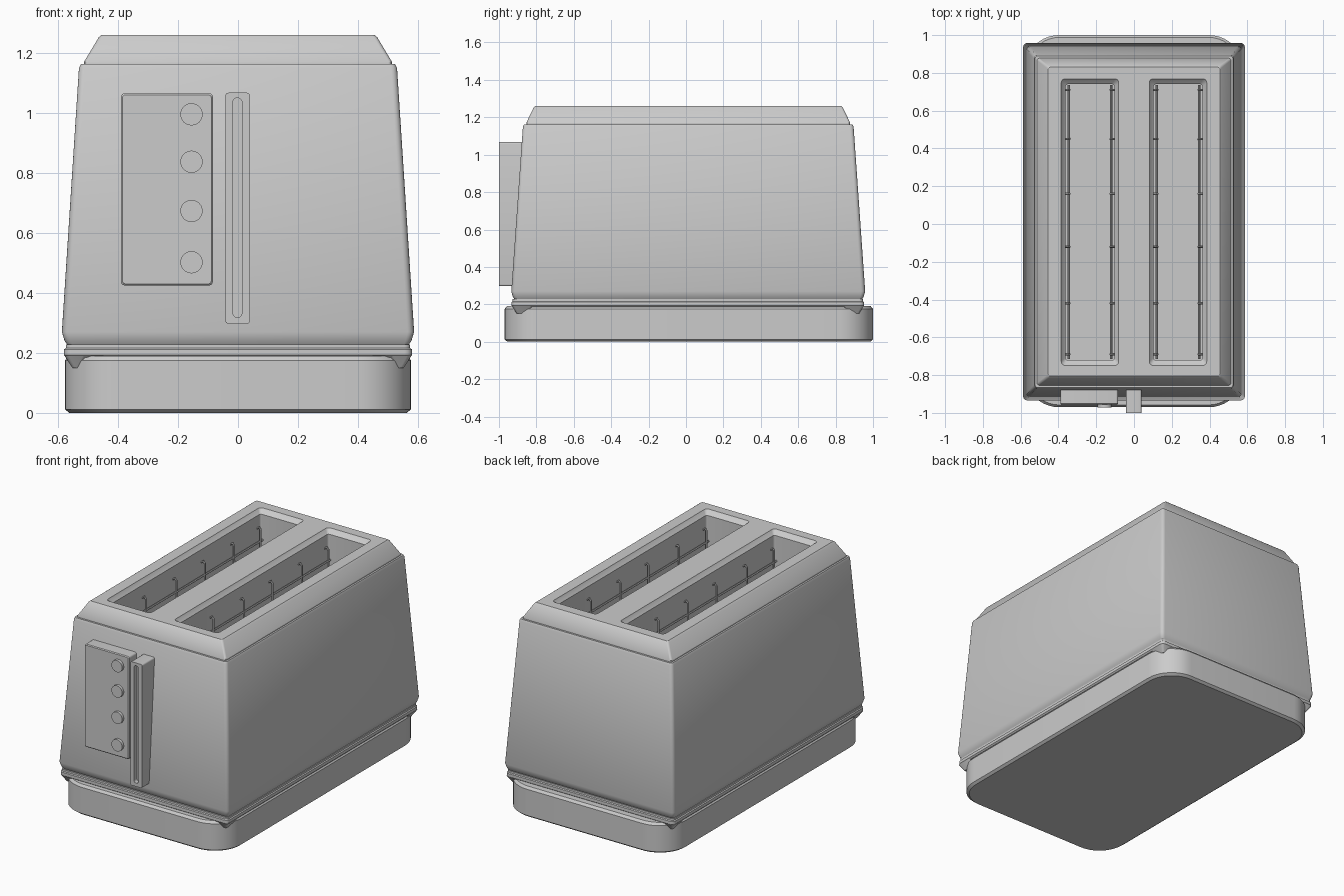
import bpy, bmesh, math
from mathutils import Vector

if "Cube" in bpy.data.objects:
    bpy.data.objects.remove(bpy.data.objects["Cube"], do_unlink=True)

GREY = (0.6, 0.6, 0.6, 1)
mat = bpy.data.materials.new("light grey")
mat.use_nodes = True
mat.diffuse_color = GREY
mat.node_tree.nodes["Principled BSDF"].inputs["Base Color"].default_value = GREY


def activate(ob):
    bpy.ops.object.select_all(action="DESELECT")
    ob.select_set(True)
    bpy.context.view_layer.objects.active = ob


def rounded_rect(hx, hy, r, steps):
    pts = []
    for k, (sx, sy) in enumerate([(1, 1), (-1, 1), (-1, -1), (1, -1)]):
        for i in range(steps + 1):
            a = math.pi / 2 * (k + i / steps)
            pts.append((sx * (hx - r) + r * math.cos(a), sy * (hy - r) + r * math.sin(a)))
    return pts


def loft(name, sections, centre=(0, 0, 0), axis="z", steps=4):
    """Stack of rounded rectangles (height, half width, half length, radius)."""
    bm = bmesh.new()
    rings = []
    for t, hx, hy, r in sections:
        ring = []
        for u, v in rounded_rect(hx, hy, r, steps):
            p = Vector((u, v, t)) if axis == "z" else Vector((u, t, v))
            ring.append(bm.verts.new(p + Vector(centre)))
        rings.append(ring)
    n = len(rings[0])
    for a, b in zip(rings, rings[1:]):
        for i in range(n):
            j = (i + 1) % n
            bm.faces.new((a[i], a[j], b[j], b[i]))
    bm.faces.new(rings[0])
    bm.faces.new(rings[-1])
    bmesh.ops.recalc_face_normals(bm, faces=bm.faces)
    me = bpy.data.meshes.new(name)
    bm.to_mesh(me)
    bm.free()
    me.materials.append(mat)
    ob = bpy.data.objects.new(name, me)
    bpy.context.collection.objects.link(ob)
    return ob


def smooth(ob):
    activate(ob)
    bpy.ops.object.shade_smooth_by_angle(angle=math.radians(30))


def cut(ob, cutter):
    activate(ob)
    mod = ob.modifiers.new("cut", "BOOLEAN")
    mod.operation = "DIFFERENCE"
    mod.solver = "EXACT"
    mod.object = cutter
    bpy.ops.object.modifier_apply(modifier=mod.name)


def wire(name, strands, radius):
    cu = bpy.data.curves.new(name, "CURVE")
    cu.dimensions = "3D"
    cu.bevel_depth = radius
    cu.bevel_resolution = 1
    cu.use_fill_caps = True
    for pts in strands:
        sp = cu.splines.new("POLY")
        sp.points.add(len(pts) - 1)
        for q, p in zip(sp.points, pts):
            q.co = (*p, 1)
    cu.materials.append(mat)
    ob = bpy.data.objects.new(name, cu)
    bpy.context.collection.objects.link(ob)
    activate(ob)
    bpy.ops.object.convert(target="MESH")
    smooth(bpy.context.object)


# Base with large rounded corners
base = loft("base", [(0, .562, .97, .17), (.012, .577, .985, .18), (.175, .577, .985, .18),
                     (.19, .565, .973, .17)], (0, .015, 0), steps=10)

# Trim ring between base and body, with a lug under each corner
ring = loft("trim_ring", [(.185, .572, .935, .02), (.193, .58, .943, .025), (.212, .58, .943, .025),
                          (.216, .574, .937, .02), (.228, .574, .937, .02)], (0, .01, 0))
for side, sx in (("right", -1), ("left", 1)):
    for end, sy in (("front", -1), ("back", 1)):
        smooth(loft(f"{end}_{side}_lug", [(.15, .012, .03, .01), (.19, .038, .055, .015)],
                    (sx * .54, .01 + sy * .885, 0)))

# Tapered body and its chamfered top
body = loft("body", [(.222, .565, .925, .015), (.24, .578, .938, .02), (.27, .587, .946, .022),
                     (1.15, .53, .884, .02), (1.162, .524, .878, .016)], (0, .012, 0))
lid = loft("lid", [(1.16, .513, .866, .012), (1.17, .513, .866, .012), (1.252, .464, .827, .012),
                   (1.26, .454, .818, .01)], (0, .012, 0))

# Two deep slots with sloping rims
FLOOR = .4
for sx in (-1, 1):
    cutter = loft("slot_cutter", [(FLOOR, .13, .73, .012), (1.235, .13, .73, .012),
                                  (1.255, .15, .755, .02), (1.3, .17, .79, .03)], (sx * .233, .01, 0))
    cut(body, cutter)
    cut(lid, cutter)
    bpy.data.objects.remove(cutter, do_unlink=True)

# Wire guards along the slot walls
hooks = [-.69, -.42, -.12, .16, .45, .71]
for label, cx in (("right", -.233), ("left", .233)):
    strands = []
    for s in (-1, 1):
        wall, x = cx + s * .132, cx + s * .112
        strands.append([(x, -.715, 1.08), (x, .735, 1.08)])
        for y in hooks:
            strands.append([(wall, y, 1.155), (x + s * .006, y, 1.165), (x - s * .004, y, 1.155),
                            (x - s * .004, y, FLOOR)])
    wire(f"{label}_slot_guard", strands, .006)

# Control panel with four round buttons
panel = loft("control_panel", [(-.87, .153, .32, .012), (-.95, .153, .32, .012),
                               (-.955, .148, .315, .01)], (-.237, 0, .745), "y")
for i, z in enumerate((.502, .673, .837, .995)):
    smooth(loft(f"button_{i + 1}", [(-.94, .037, .037, .0369), (-.972, .037, .037, .0369)],
                (-.155, 0, z), "y", steps=6))

# Lever guide with a long groove
lever = loft("lever_guide", [(-.86, .041, .385, .01), (-1, .041, .385, .01)], (-.001, 0, .682), "y")
groove = loft("groove_cutter", [(-.97, .015, .366, .0149), (-1.05, .015, .366, .0149)],
              (-.002, 0, .684), "y", steps=6)
cut(lever, groove)
bpy.data.objects.remove(groove, do_unlink=True)

for ob in (base, ring, body, lid, panel, lever):
    smooth(ob)
